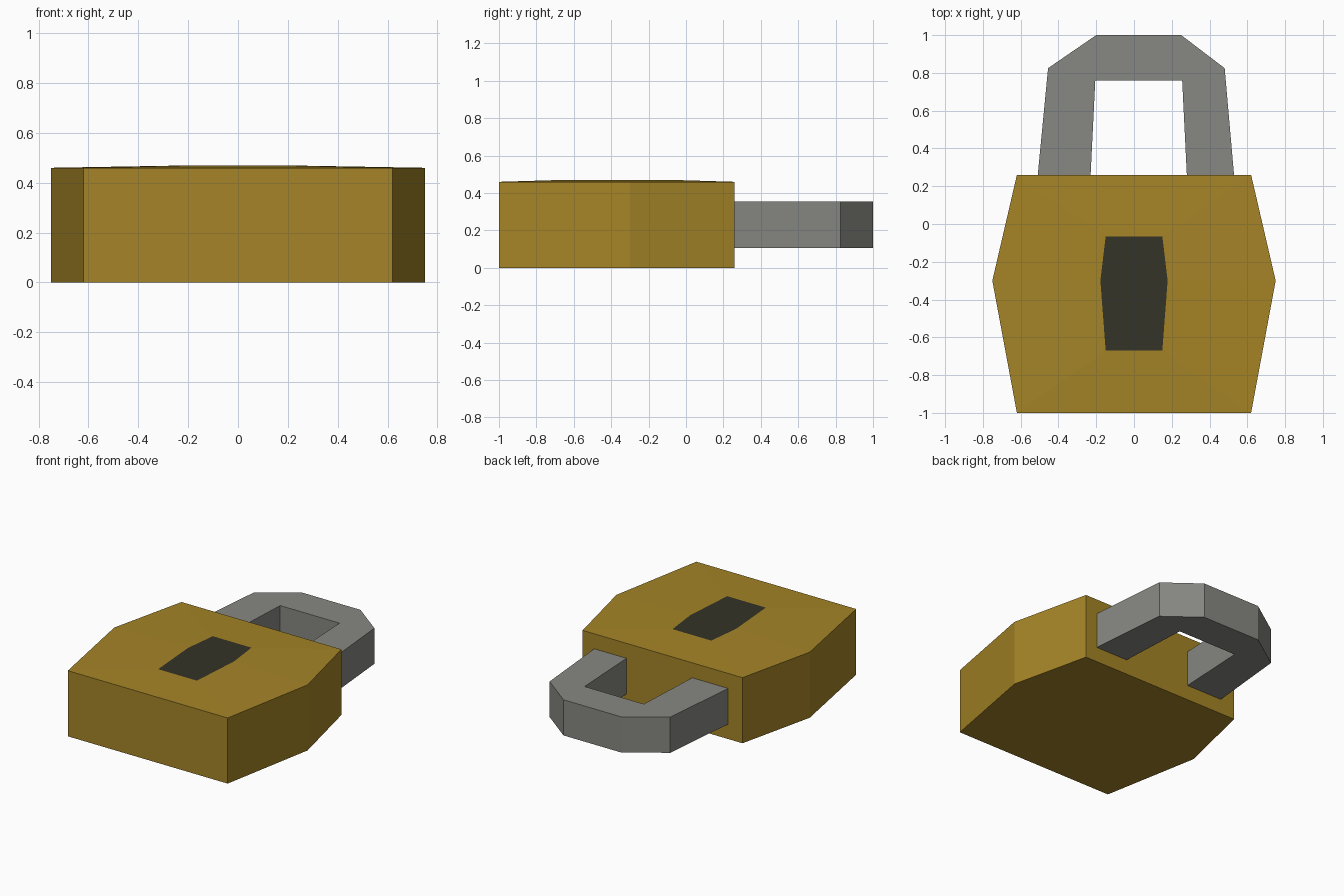
import bpy
import bmesh

if "Cube" in bpy.data.objects:
    bpy.data.objects.remove(bpy.data.objects["Cube"])


def material(name, rgb):
    m = bpy.data.materials.new(name)
    m.diffuse_color = (*rgb, 1)
    m.use_nodes = True
    m.node_tree.nodes["Principled BSDF"].inputs["Base Color"].default_value = m.diffuse_color
    return m


BRASS = material("brass", (0.376, 0.231, 0.020))
STEEL = material("steel", (0.242, 0.242, 0.223))
BLACK = material("keyhole black", (0.033, 0.033, 0.021))


def make_object(name, bm, mats):
    bmesh.ops.recalc_face_normals(bm, faces=bm.faces)
    mesh = bpy.data.meshes.new(name)
    bm.to_mesh(mesh)
    bm.free()
    for m in mats:
        mesh.materials.append(m)
    obj = bpy.data.objects.new(name, mesh)
    bpy.context.collection.objects.link(obj)
    return obj


def mirrored(half):
    """Close a right-hand outline by mirroring it across x = 0."""
    return half + [(-x, y) for x, y in reversed(half)]


def ring(bm, outline, z):
    return [bm.verts.new((x, y, z)) for x, y in outline]


def bridge(bm, a, b):
    n = len(a)
    return [bm.faces.new((a[i], a[(i + 1) % n], b[(i + 1) % n], b[i])) for i in range(n)]


# Body: six-sided block whose top rises slightly to an inset keyhole face
body_outline = mirrored([(0.62, -1.0), (0.75, -0.30), (0.62, 0.26)])
keyhole_outline = mirrored([(0.15, -0.67), (0.178, -0.30), (0.15, -0.065)])
bm = bmesh.new()
bottom = ring(bm, body_outline, 0)
top = ring(bm, body_outline, 0.46)
keyhole = ring(bm, keyhole_outline, 0.47)
bm.faces.new(bottom)
bridge(bm, bottom, top)
bridge(bm, top, keyhole)
bm.faces.new(keyhole).material_index = 1
make_object("lock_body", bm, [BRASS, BLACK])

# Shackle: outer and inner arch paths, swept as a thick flat band
outer = [(0.53, 0.255), (0.48, 0.825), (0.25, 1.0), (-0.20, 1.0), (-0.455, 0.825), (-0.51, 0.255)]
inner = [(-0.23, 0.255), (-0.205, 0.76), (0.255, 0.76), (0.28, 0.255)]
bm = bmesh.new()
low = ring(bm, outer + inner, 0.105)
high = ring(bm, outer + inner, 0.355)
bridge(bm, low, high)
bm.faces.new(low)
bm.faces.new(high)
make_object("shackle", bm, [STEEL])
